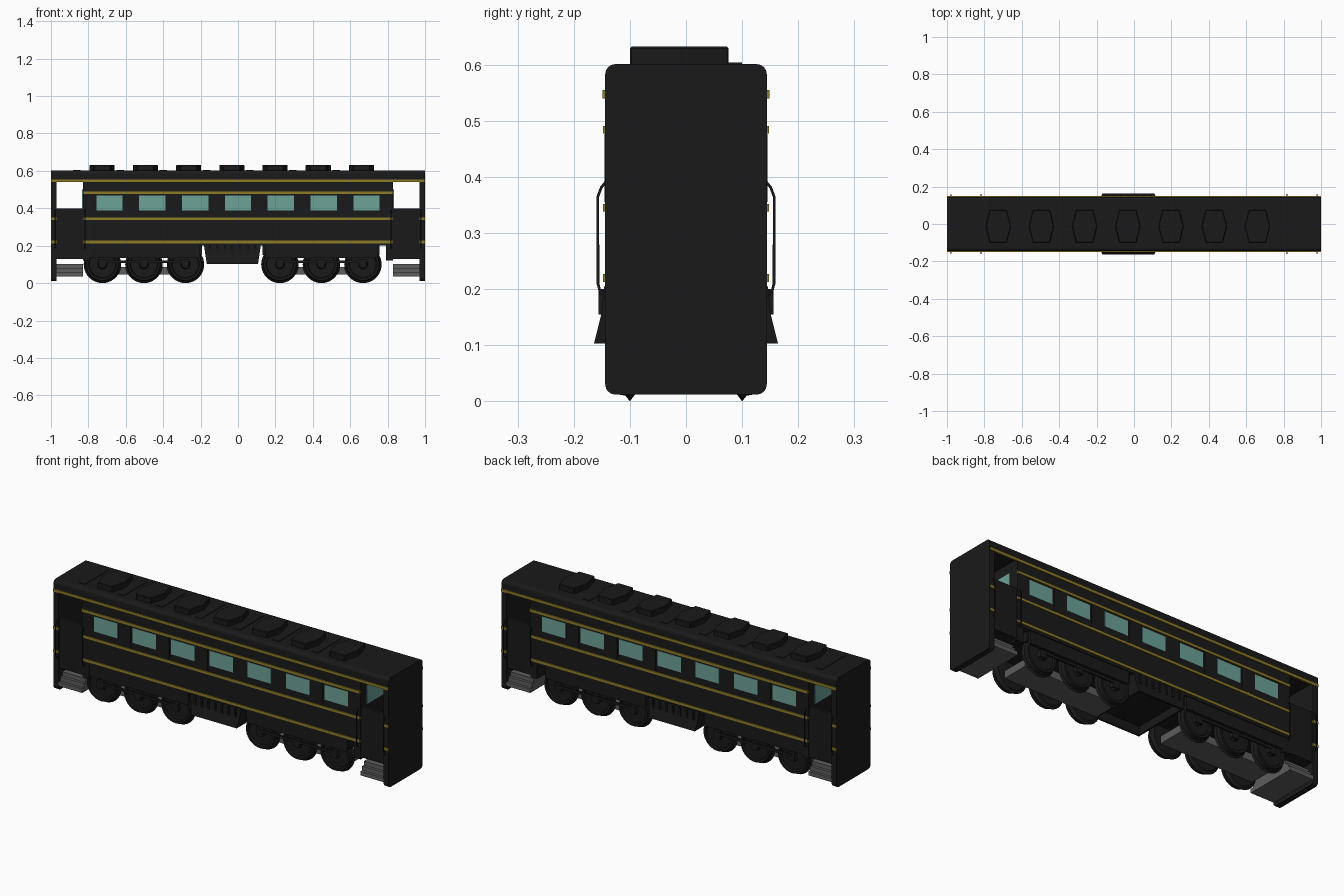
import bpy, bmesh, math
from mathutils import Matrix, Vector

if "Cube" in bpy.data.objects:
    bpy.data.objects.remove(bpy.data.objects["Cube"])


def material(name, rgb):
    m = bpy.data.materials.new(name)
    m.diffuse_color = (*rgb, 1)
    m.use_nodes = True
    m.node_tree.nodes["Principled BSDF"].inputs["Base Color"].default_value = m.diffuse_color
    return m


BLACK = material("black_paint", (0.01, 0.01, 0.01))
GOLD = material("gold_trim", (0.27, 0.2, 0.02))
GLASS = material("teal_glass", (0.15, 0.36, 0.31))
GREY = material("grey_steel", (0.11, 0.11, 0.11))


def finish(name, bm, mat):
    bmesh.ops.recalc_face_normals(bm, faces=bm.faces)
    me = bpy.data.meshes.new(name)
    bm.to_mesh(me)
    bm.free()
    ob = bpy.data.objects.new(name, me)
    bpy.context.collection.objects.link(ob)
    me.materials.append(mat)
    return ob


def boxes(name, spans, mat):
    """One object from (x0, x1, y0, y1, z0, z1) spans."""
    bm = bmesh.new()
    for x0, x1, y0, y1, z0, z1 in spans:
        mtx = Matrix.Translation(((x0 + x1) / 2, (y0 + y1) / 2, (z0 + z1) / 2))
        mtx = mtx @ Matrix.Diagonal((x1 - x0, y1 - y0, z1 - z0, 1))
        bmesh.ops.create_cube(bm, size=1, matrix=mtx)
    return finish(name, bm, mat)


def both(x0, x1, y0, y1, z0, z1):
    """A span and its mirror across y."""
    return [(x0, x1, y0, y1, z0, z1), (x0, x1, -y1, -y0, z0, z1)]


def prism(name, pts, axis, start, length, mat):
    """Extrude a closed outline: axis X takes (y, z), axis Z takes (x, y)."""
    bm = bmesh.new()
    place = (lambda a, b: (start, a, b)) if axis == 'X' else (lambda a, b: (a, b, start))
    f = bm.faces.new([bm.verts.new(place(*p)) for p in pts])
    r = bmesh.ops.extrude_face_region(bm, geom=[f])
    d = Vector((length, 0, 0)) if axis == 'X' else Vector((0, 0, length))
    bmesh.ops.translate(bm, vec=d, verts=[v for v in r['geom'] if isinstance(v, bmesh.types.BMVert)])
    return finish(name, bm, mat)


def corner(cy, cz, r, a0):
    return [(cy + r * math.cos(math.radians(a0 + t)), cz + r * math.sin(math.radians(a0 + t)))
            for t in (0, 22.5, 45, 67.5, 90)]


# Roof and the rounded end walls
W, R = 0.144, 0.018
top = corner(W - R, 0.601 - R, R, 0) + corner(-W + R, 0.601 - R, R, 90)
prism("roof", top + [(-W, 0.555), (W, 0.555)], 'X', -0.99, 1.98, BLACK)
low = corner(-W + R, 0.012 + R, R, 180) + corner(W - R, 0.012 + R, R, 270)
for s, side in ((-1, "left"), (1, "right")):
    prism(side + "_end_wall", top + low, 'X', s * 0.97, s * 0.03, BLACK)

# Cabin body
boxes("cabin", [(-0.83, 0.83, -0.143, 0.143, 0.2, 0.57)], BLACK)

# Gold trim lines
trim = both(-0.998, 0.998, 0.14, 0.149, 0.54, 0.555)
for z in (0.484, 0.345, 0.22):
    trim += both(-0.83, 0.83, 0.14, 0.148, z - 0.007, z + 0.007)
for z in (0.345, 0.22):
    for x in (-0.999, 0.969):
        trim += both(x, x + 0.03, 0.14, 0.148, z - 0.007, z + 0.007)
boxes("gold_trim", trim, GOLD)

# Side windows, end door windows and panels between windows
wins, panels = [], []
for i in range(7):
    x = -0.687 + 0.229 * i
    wins += both(x - 0.07, x + 0.07, 0.14, 0.1445, 0.387, 0.468)
    if i < 6:
        panels += both(x + 0.08, x + 0.149, 0.14, 0.1455, 0.355, 0.476)
for s in (-1, 1):
    xs = sorted((s * 0.82, s * 0.833))
    wins.append((*xs, -0.09, 0.09, 0.4, 0.5))
boxes("windows", wins, GLASS)
boxes("window_pillars", panels, BLACK)

# Open vestibules: half doors, floor and grey steps
doors, steps = [], []
for s in (-1, 1):
    x0, x1 = sorted((s * 0.825, s * 0.975))
    doors += both(x0, x1, 0.12, 0.136, 0.13, 0.4)
    doors.append((x0, x1, -0.125, 0.125, 0.13, 0.15))
    x0, x1 = sorted((s * 0.83, s * 0.972))
    for k, y in enumerate((0.142, 0.127, 0.112)):
        steps.append((x0, x1, -y, y, 0.035 + 0.022 * k, 0.057 + 0.022 * k))
    doors.append((*sorted((s * 0.79, s * 0.83)), -0.14, 0.14, 0.12, 0.21))
boxes("vestibule_half_doors", doors, BLACK)
boxes("entry_steps", steps, GREY)

# Handrails beside the entries
cu = bpy.data.curves.new("handrails", 'CURVE')
cu.dimensions = '3D'
cu.bevel_depth, cu.bevel_resolution = 0.0028, 1
for x in (-0.979, -0.818, 0.818, 0.979):
    for s in (-1, 1):
        pts = [(0.142, 0.392), (0.151, 0.381), (0.157, 0.365), (0.157, 0.21), (0.153, 0.195), (0.142, 0.187)]
        sp = cu.splines.new('POLY')
        sp.points.add(len(pts) - 1)
        for p, (y, z) in zip(sp.points, pts):
            p.co = (x, s * y, z, 1)
cu.materials.append(BLACK)
bpy.context.collection.objects.link(bpy.data.objects.new("handrails", cu))

# Hexagonal roof vents with low ribs between
ribs = []
for i in range(7):
    x = -0.726 + 0.231 * i
    hexa = [(-0.067, 0), (-0.045, -0.088), (0.045, -0.088), (0.067, 0), (0.045, 0.088), (-0.045, 0.088)]
    v = prism(f"roof_vent_{i + 1}", [(x + a, b - 0.012) for a, b in hexa], 'Z', 0.598, 0.034, BLACK)
    b = v.modifiers.new("edge", 'BEVEL')
    b.width, b.segments = 0.003, 1
    ribs.append((x - 0.155, x - 0.115, -0.1, 0.1, 0.598, 0.604))
boxes("roof_ribs", ribs, BLACK)

# Flared equipment box under the middle, hollow below
bm = bmesh.new()
rings = []
for y, z, x0, x1 in ((0.146, 0.205, -0.182, 0.122), (0.151, 0.155, -0.175, 0.115), (0.164, 0.103, -0.167, 0.107),
                     (0.154, 0.103, -0.157, 0.097), (0.14, 0.14, -0.15, 0.09)):
    rings.append([bm.verts.new(p) for p in ((x0, -y, z), (x1, -y, z), (x1, y, z), (x0, y, z))])
for a, b in zip(rings, rings[1:]):
    for i in range(4):
        bm.faces.new((a[i], a[(i + 1) % 4], b[(i + 1) % 4], b[i]))
bm.faces.new(rings[0])
bm.faces.new(rings[-1])
finish("equipment_box", bm, BLACK)
fins = []
for i in range(7):
    x = -0.15 + 0.04 * i
    fins += both(x - 0.005, x + 0.005, 0.14, 0.156, 0.155, 0.2)
boxes("equipment_box_fins", fins, BLACK)


def lathe_wheel(name, x, s):
    prof = [(0.0, 0.088), (0.084, 0.088), (0.1, 0.1), (0.09, 0.108), (0.086, 0.13), (0.074, 0.13),
            (0.07, 0.122), (0.025, 0.122), (0.02, 0.136), (0.0, 0.136)]
    bm = bmesh.new()
    vs = [bm.verts.new((x + r, s * y, 0.1)) for r, y in prof]
    es = [bm.edges.new(p) for p in zip(vs, vs[1:])]
    bmesh.ops.spin(bm, geom=vs + es, cent=(x, 0, 0.1), axis=(0, 1, 0),
                   angle=math.tau, steps=40, use_duplicate=False)
    bmesh.ops.remove_doubles(bm, verts=bm.verts, dist=1e-4)
    ob = finish(name, bm, BLACK)
    bpy.context.view_layer.objects.active = ob
    ob.select_set(True)
    bpy.ops.object.shade_smooth_by_angle(angle=math.radians(25))
    ob.select_set(False)


# Two three-axle bogies
for c, side in ((-0.503, "left"), (0.446, "right")):
    bars = []
    for k in (-1, 0, 1):
        x = c + 0.222 * k
        for s in (-1, 1):
            lathe_wheel(f"{side}_wheel_{k + 2}_{'front' if s < 0 else 'back'}", x, s)
        bars.append((x - 0.012, x + 0.012, -0.1, 0.1, 0.088, 0.112))
        bars += both(x - 0.02, x + 0.02, 0.125, 0.14, 0.085, 0.125)
    bars += both(c - 0.22, c + 0.22, 0.134, 0.142, 0.107, 0.121)
    boxes(side + "_axles_and_bars", bars, BLACK)
    boxes(side + "_bogie_frame", [(c - 0.315, c + 0.31, -0.125, 0.125, 0.15, 0.205)]
          + both(c - 0.3, c + 0.3, 0.115, 0.138, 0.135, 0.205), BLACK)
    boxes(side + "_bogie_plate", [(c - 0.28, c + 0.28, -0.075, 0.075, 0.045, 0.085)], GREY)
